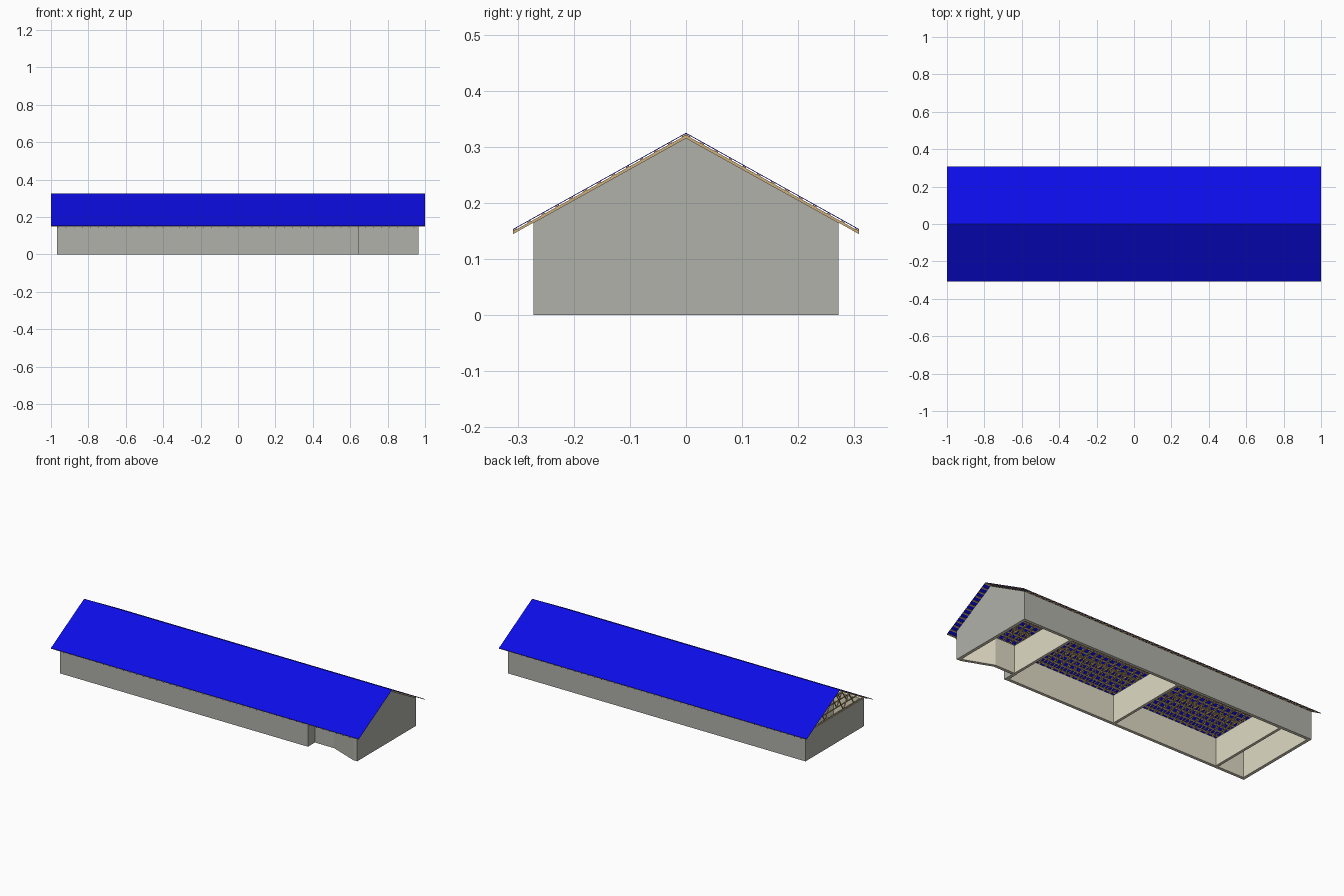
import bpy, bmesh, math
from mathutils import Vector

if "Cube" in bpy.data.objects:
    bpy.data.objects.remove(bpy.data.objects["Cube"])

H = 0.165          # wall height
RIDGE = 0.325      # top of roof
EAVE = 0.308       # half width of roof
SLOPE = 0.556


def material(name, r, g, b):
    m = bpy.data.materials.new(name)
    m.diffuse_color = (r, g, b, 1)
    m.use_nodes = True
    m.node_tree.nodes["Principled BSDF"].inputs["Base Color"].default_value = m.diffuse_color
    return m


grey = material("exterior grey", 0.44, 0.44, 0.40)
cream = material("interior cream", 0.74, 0.70, 0.55)
blue = material("roof blue", 0.004, 0.004, 0.85)
wood = material("timber tan", 0.62, 0.43, 0.19)


def finish(name, bm, *mats):
    bmesh.ops.recalc_face_normals(bm, faces=bm.faces)
    me = bpy.data.meshes.new(name)
    bm.to_mesh(me)
    bm.free()
    for m in mats:
        me.materials.append(m)
    ob = bpy.data.objects.new(name, me)
    bpy.context.collection.objects.link(ob)
    return ob


def prism_x(bm, profile, x0, x1):
    """Extrude a (y, z) profile along x."""
    a = [bm.verts.new((x0, y, z)) for y, z in profile]
    b = [bm.verts.new((x1, y, z)) for y, z in profile]
    faces = [bm.faces.new(a), bm.faces.new(b[::-1])]
    n = len(a)
    for i in range(n):
        j = (i + 1) % n
        faces.append(bm.faces.new((a[i], a[j], b[j], b[i])))
    return faces


def box(bm, x0, x1, y0, y1, z0, z1):
    return prism_x(bm, [(y0, z0), (y1, z0), (y1, z1), (y0, z1)], x0, x1)


def inset_loop(pts, t):
    """Offset a counter-clockwise outline inwards with mitred corners."""
    out = []
    for i, p in enumerate(pts):
        p = Vector(p)
        d0 = (p - Vector(pts[i - 1])).normalized()
        d1 = (Vector(pts[(i + 1) % len(pts)]) - p).normalized()
        n0, n1 = Vector((-d0.y, d0.x)), Vector((-d1.y, d1.x))
        out.append(p + (n0 + n1) * (t / (1 + n0.dot(n1))))
    return out


# Outer walls, with the recessed entrance on the front
plan = [(-0.967, -0.272), (0.645, -0.272), (0.645, -0.207), (0.77, -0.207),
        (0.94, -0.272), (0.965, -0.272), (0.965, 0.272), (-0.967, 0.272)]
bm = bmesh.new()
loops = []
for outline in (plan, inset_loop(plan, 0.018)):
    for z in (0, H):
        loops.append([bm.verts.new((p[0], p[1], z)) for p in outline])
o0, o1, i0, i1 = loops
for i in range(len(plan)):
    j = (i + 1) % len(plan)
    for k, (lo, hi) in enumerate(((o0, o1), (i0, i1), (o0, i0), (o1, i1))):
        f = bm.faces.new((lo[i], lo[j], hi[j], hi[i]))
        f.material_index = 0 if k == 0 else 1
finish("outer_walls", bm, grey, cream)

# Gable wall on the right end only
bm = bmesh.new()
gable_top = RIDGE - 0.009
for f in prism_x(bm, [(-0.272, H), (0.272, H), (0, gable_top)], 0.947, 0.965):
    f.material_index = 1 if f.calc_center_median().x < 0.95 else 0
finish("right_gable", bm, grey, cream)

# Cross partitions between the rooms
bm = bmesh.new()
for x, y in ((0.637, -0.195), (-0.083, -0.26), (-0.771, -0.26)):
    box(bm, x - 0.008, x + 0.008, y, 0.26, 0.0005, H - 0.001)
finish("partitions", bm, cream)


def roof_z(y, drop):
    return RIDGE - SLOPE * abs(y) - drop


def slope_profile(y0, y1, top, bottom):
    return [(y0, roof_z(y0, top)), (y1, roof_z(y1, top)),
            (y1, roof_z(y1, bottom)), (y0, roof_z(y0, bottom))]


# Roof covering
bm = bmesh.new()
prism_x(bm, [(-EAVE, roof_z(EAVE, 0)), (0, RIDGE), (EAVE, roof_z(EAVE, 0)),
             (EAVE, roof_z(EAVE, 0.0015)), (0, RIDGE - 0.0015),
             (-EAVE, roof_z(EAVE, 0.0015))], -1, 1)
finish("roof_sheet", bm, blue)

# Battens along the roof, under the covering
bm = bmesh.new()
rows = 13
for s in (-1, 1):
    for i in range(rows):
        y = 0.001 + i * (EAVE - 0.007) / (rows - 1)
        prism_x(bm, slope_profile(s * y, s * (y + 0.006), 0.0015, 0.004),
                -0.999, 0.999)
finish("roof_battens", bm, wood)

# Trusses: rafters, bottom chord and webs
bm = bmesh.new()
count, w = 45, 0.0025


def web(x, a, b, t=0.002):
    d = (Vector(b) - Vector(a)).normalized() * t
    n = (-d.y, d.x)
    prism_x(bm, [(a[0] + n[0], a[1] + n[1]), (b[0] + n[0], b[1] + n[1]),
                 (b[0] - n[0], b[1] - n[1]), (a[0] - n[0], a[1] - n[1])],
            x - w, x + w)


for i in range(count):
    x = -0.962 + i * (0.94 + 0.962) / (count - 1)
    box(bm, x - w, x + w, -0.268, 0.268, H, H + 0.005)
    for s in (-1, 1):
        prism_x(bm, slope_profile(0, s * EAVE, 0.004, 0.009), x - w, x + w)
        chord = H + 0.003
        web(x, (s * 0.085, chord), (0, roof_z(0, 0.01)))
        web(x, (s * 0.085, chord), (s * 0.135, roof_z(0.135, 0.009)))
        web(x, (s * 0.185, chord), (s * 0.135, roof_z(0.135, 0.009)))
finish("roof_trusses", bm, wood)
